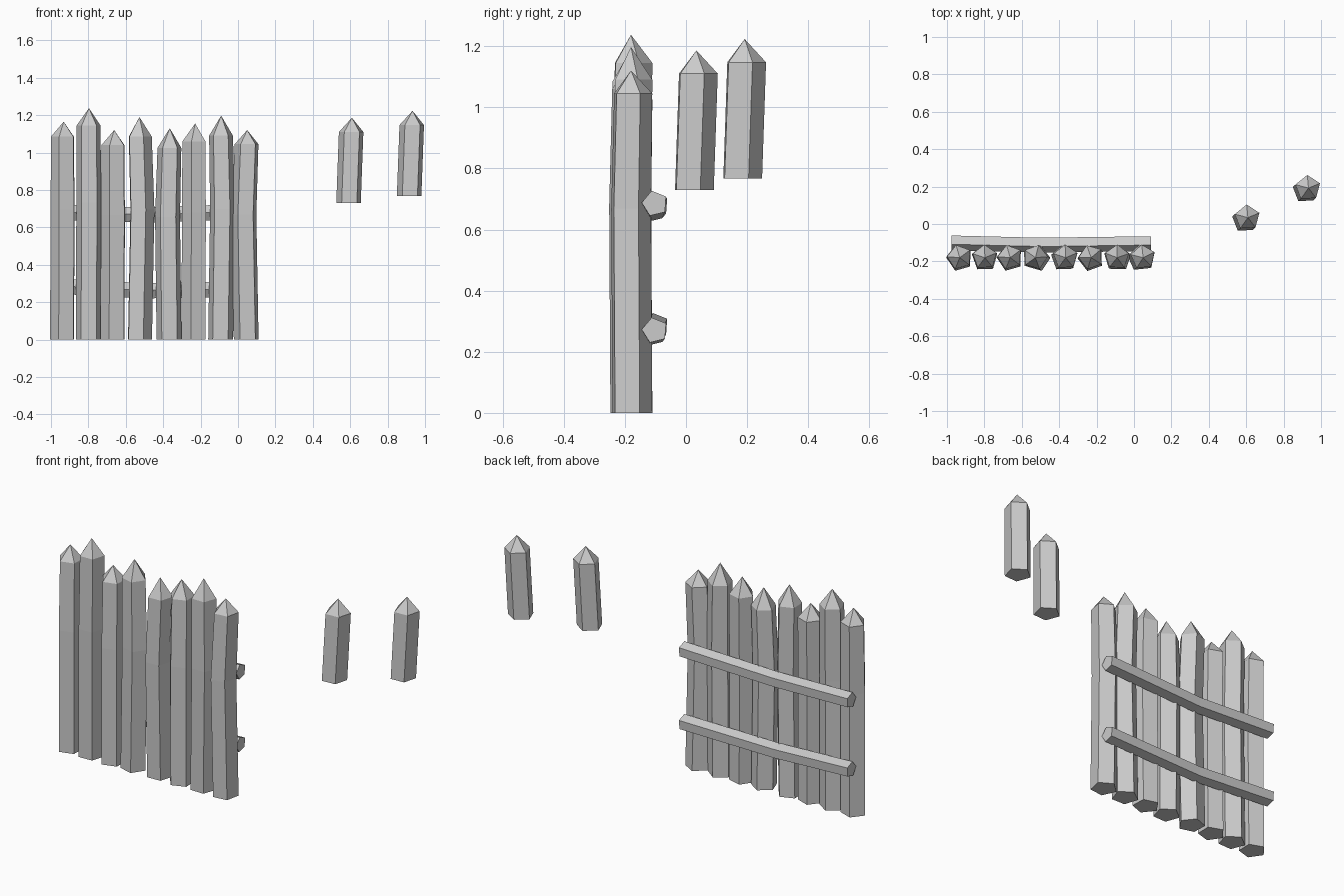
import bpy, bmesh
from math import cos, sin, radians

if "Cube" in bpy.data.objects:
    bpy.data.objects.remove(bpy.data.objects["Cube"])


def prism(name, rings, axis='Z', rot=0, tip=None):
    """Loft five-sided rings (centre, radius); cap both ends or finish in a point."""
    bm = bmesh.new()
    loops = []
    for (x, y, z), r in rings:
        loop = []
        for i in range(5):
            a = radians(rot + 72 * i)
            c, s = r * cos(a), r * sin(a)
            loop.append(bm.verts.new((x + c, y + s, z) if axis == 'Z' else (x, y + c, z + s)))
        loops.append(loop)
    for lo, hi in zip(loops, loops[1:]):
        for i in range(5):
            j = (i + 1) % 5
            bm.faces.new((lo[i], lo[j], hi[j], hi[i]))
    bm.faces.new(loops[0][::-1])
    if tip:
        apex = bm.verts.new(tip)
        for i in range(5):
            bm.faces.new((loops[-1][i], loops[-1][(i + 1) % 5], apex))
    else:
        bm.faces.new(loops[-1])
    bmesh.ops.recalc_face_normals(bm, faces=bm.faces)
    mesh = bpy.data.meshes.new(name)
    bm.to_mesh(mesh)
    bm.free()
    obj = bpy.data.objects.new(name, mesh)
    bpy.context.collection.objects.link(obj)
    return obj


# Fence stakes: x, shoulder height, tip height, mid bend in x, rotation
stakes = [
    (-0.935, 1.085, 1.165, 0.003, 34),
    (-0.80, 1.145, 1.237, 0.003, 20),
    (-0.665, 1.04, 1.12, 0.002, 34),
    (-0.53, 1.085, 1.19, 0.013, 2),
    (-0.368, 1.025, 1.13, -0.008, 20),
    (-0.232, 1.06, 1.155, 0.002, 38),
    (-0.093, 1.09, 1.197, 0.010, 17),
    (0.046, 1.045, 1.12, -0.012, 24),
]
Y = -0.18
for n, (x, sh, top, bend, rot) in enumerate(stakes, 1):
    prism(f"stake_{n}", [((x, Y, 0), 0.07),
                         ((x + bend, Y - 0.004, sh * 0.64), 0.07),
                         ((x + 0.002, Y + 0.003, sh), 0.067)],
          rot=rot, tip=(x + 0.003, Y, top))

# Horizontal rails behind the stakes, slightly bent in the middle
for name, zl, zm, zr in (("upper_rail", 0.68, 0.665, 0.685),
                         ("lower_rail", 0.285, 0.26, 0.27)):
    prism(name, [((-0.975, -0.098, zl), 0.043),
                 ((-0.50, -0.110, zm), 0.043),
                 ((0.09, -0.102, zr), 0.043)], axis='X', rot=32)

# Two leaning broken-off stake tops, floating beside the fence
for n, (x, y, z) in enumerate(((0.592, 0.022, 0.73), (0.916, 0.18, 0.767)), 1):
    prism(f"broken_stake_top_{n}", [((x, y, z), 0.069),
                                    ((x + 0.014, y + 0.013, z + 0.38), 0.069)],
          rot=21, tip=(x + 0.017, y + 0.012, z + 0.456))
